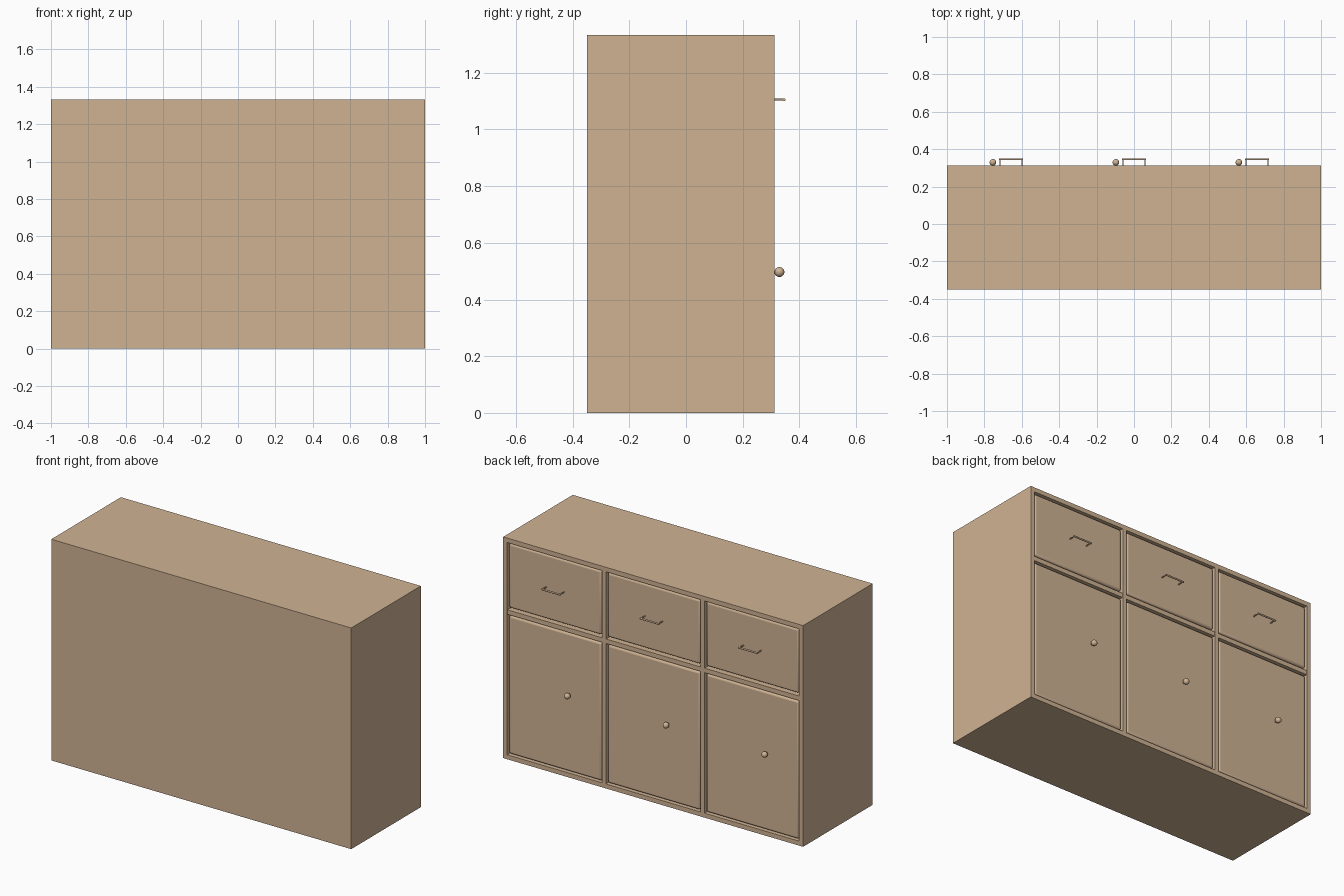
import bpy
import math

if "Cube" in bpy.data.objects:
    bpy.data.objects.remove(bpy.data.objects["Cube"])

wood = bpy.data.materials.new("tan_wood")
wood.diffuse_color = (0.63, 0.45, 0.295, 1)
wood.use_nodes = True
wood.node_tree.nodes["Principled BSDF"].inputs["Base Color"].default_value = wood.diffuse_color

BACK, FACE, H, T = -0.35, 0.313, 1.333, 0.027   # closed side, door side, height, board
BAY = (2 - 4 * T) / 3                           # clear width of each bay
SHELF_LOW, SHELF_TOP = 0.873, 0.900


def finish(name):
    ob = bpy.context.object
    ob.name = name
    ob.data.materials.append(wood)
    return ob


def box(name, x, y, z, bevel=0):
    """Box from (min, max) pairs, with optional softened edges."""
    bpy.ops.mesh.primitive_cube_add(size=1, location=[sum(p) / 2 for p in (x, y, z)])
    ob = finish(name)
    ob.scale = [p[1] - p[0] for p in (x, y, z)]
    bpy.ops.object.transform_apply(location=False, rotation=False, scale=True)
    if bevel:
        mod = ob.modifiers.new("soft_edge", 'BEVEL')
        mod.width, mod.segments = bevel, 3
        bpy.ops.object.shade_smooth_by_angle(angle=math.radians(40))
    return ob


def rod(name, loc, radius, length, rot):
    bpy.ops.mesh.primitive_cylinder_add(vertices=16, radius=radius, depth=length,
                                        location=loc, rotation=rot)
    finish(name)
    bpy.ops.object.shade_smooth_by_angle(angle=math.radians(40))


# Carcass boards
box("bottom_board", (-1, 1), (BACK, FACE), (0, T))
box("top_board", (-1, 1), (BACK, FACE), (H - T, H))
box("back_panel", (-1 + T, 1 - T), (BACK, BACK + T), (T, H - T))
for side, name in ((-1, "left_side"), (1, "right_side")):
    box(name, sorted((side, side * (1 - T))), (BACK, FACE), (T, H - T))
for side, name in ((-1, "left_divider"), (1, "right_divider")):
    cx = side * (BAY + T) / 2
    box(name, (cx - T / 2, cx + T / 2), (BACK + T, FACE), (T, H - T))

# Three bays, each with a shelf, a drawer and a door
for i in (-1, 0, 1):
    cx = i * (BAY + T)
    half = BAY / 2
    n = i + 2
    box(f"shelf_{n}", (cx - half, cx + half), (BACK + T, FACE - 0.002),
        (SHELF_LOW, SHELF_TOP))
    front = (cx - half + 0.006, cx + half - 0.006)
    box(f"drawer_{n}", front, (0.15, 0.307), (SHELF_TOP + 0.012, H - T - 0.006), 0.012)
    box(f"door_{n}", front, (0.27, 0.307), (T + 0.006, SHELF_LOW - 0.008), 0.012)

    # Drawer pull: a bar on two posts
    hz = 1.105
    rod(f"pull_bar_{n}", (cx, 0.3465, hz), 0.005, 0.128, (0, math.pi / 2, 0))
    for s in (-1, 1):
        rod(f"pull_post_{n}", (cx + s * 0.059, 0.326, hz), 0.0035, 0.041,
            (math.pi / 2, 0, 0))

    # Door knob: a ball on a short stem
    kx, kz = cx - 0.097, 0.497
    bpy.ops.mesh.primitive_uv_sphere_add(segments=24, ring_count=16, radius=0.0175,
                                         location=(kx, 0.3295, kz))
    finish(f"knob_{n}")
    bpy.ops.object.shade_smooth()
    rod(f"knob_stem_{n}", (kx, 0.312, kz), 0.006, 0.02, (math.pi / 2, 0, 0))
